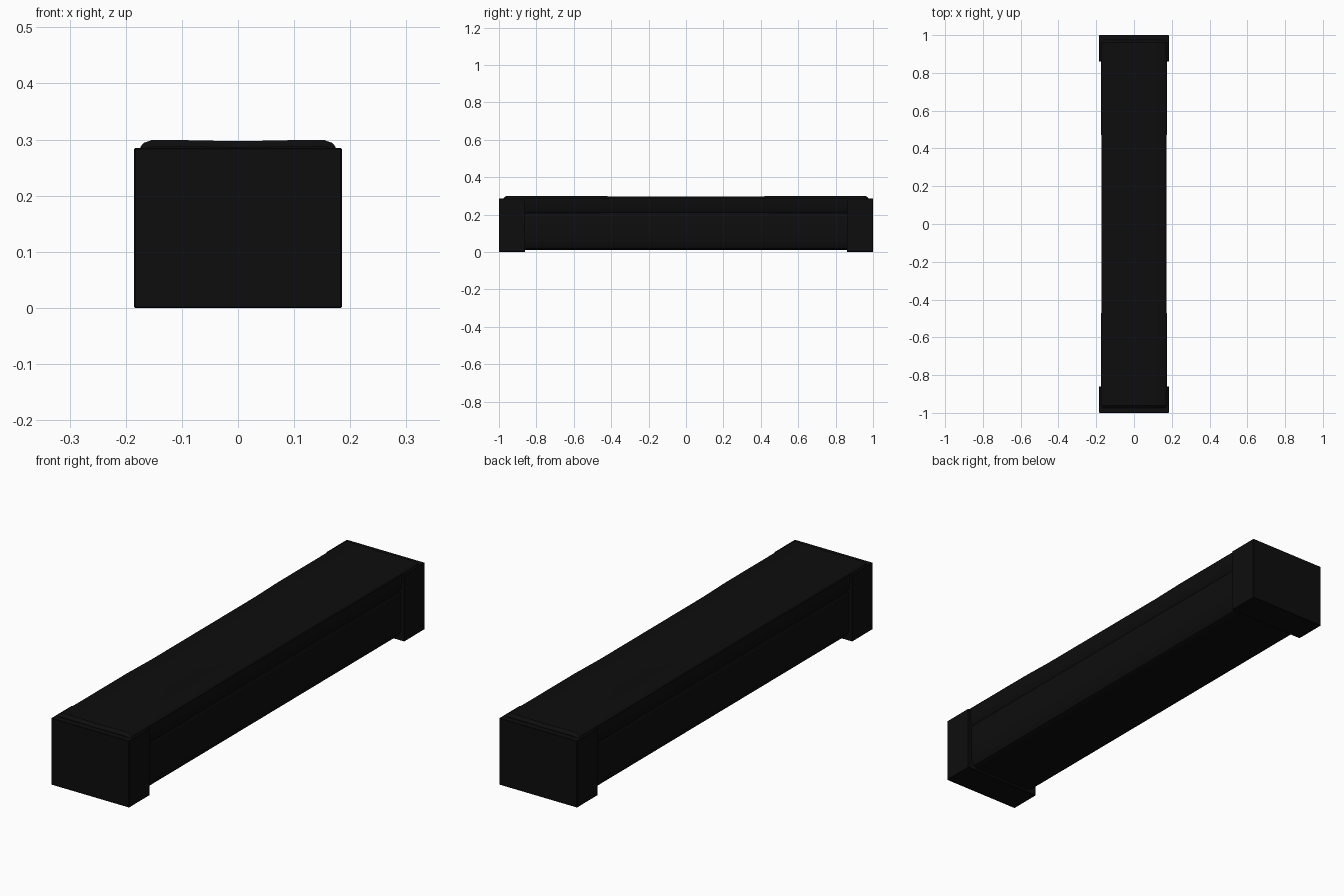
import bpy, bmesh

if "Cube" in bpy.data.objects:
    bpy.data.objects.remove(bpy.data.objects["Cube"], do_unlink=True)

black = bpy.data.materials.new("soft_black")
black.use_nodes = True
COLOUR = (0.004, 0.004, 0.004, 1)
black.diffuse_color = COLOUR
black.node_tree.nodes["Principled BSDF"].inputs["Base Color"].default_value = COLOUR


def finish(name, bm):
    bmesh.ops.recalc_face_normals(bm, faces=bm.faces)
    mesh = bpy.data.meshes.new(name)
    bm.to_mesh(mesh)
    bm.free()
    mesh.materials.append(black)
    obj = bpy.data.objects.new(name, mesh)
    bpy.context.collection.objects.link(obj)
    bpy.ops.object.select_all(action="DESELECT")
    obj.select_set(True)
    bpy.context.view_layer.objects.active = obj
    bpy.ops.object.shade_smooth_by_angle(angle=0.6)
    return obj


def loft(name, half, stations):
    """Skin a mirrored half profile; each station is y, width scale, top drop."""
    outline = half + [(-x, z) for x, z in reversed(half) if x > 0]
    top = max(z for x, z in half)
    bm = bmesh.new()
    rings = []
    for y, scale, drop in stations:
        rings.append([bm.verts.new((x * scale, y, z - drop * (z > top - 0.01)))
                      for x, z in outline])
    n = len(outline)
    for a, b in zip(rings, rings[1:]):
        for i in range(n):
            j = (i + 1) % n
            bm.faces.new((a[i], a[j], b[j], b[i]))
    bm.faces.new(rings[0])
    bm.faces.new(rings[-1])
    return finish(name, bm)


def mirrored(half_stations):
    return [(-y, s, d) for y, s, d in half_stations] + \
           [(y, s, d) for y, s, d in reversed(half_stations)]


# Lower beam with softened bottom edges
loft("lower_beam",
     [(0, 0.01), (0.135, 0.01), (0.155, 0.018), (0.165, 0.035),
      (0.168, 0.06), (0.168, 0.195), (0.162, 0.21), (0, 0.21)],
     [(-0.97, 1, 0), (0.97, 1, 0)])

# Upper pad with chamfered rim, slightly slimmer and lower in the middle
loft("upper_pad",
     [(0, 0.208), (0.162, 0.208), (0.17, 0.22), (0.174, 0.27),
      (0.174, 0.287), (0.168, 0.294), (0.154, 0.299), (0.1, 0.299), (0, 0.297)],
     mirrored([(0.975, 1, 0.011), (0.962, 1, 0), (0.51, 1, 0),
               (0.35, 0.985, 0.002)]))

# Square end caps that also act as feet
for name, side in (("front_end_cap", -1), ("back_end_cap", 1)):
    bm = bmesh.new()
    bmesh.ops.create_cube(bm, size=1)
    for v in bm.verts:
        v.co = (v.co.x * 0.37, side * 0.93 + v.co.y * 0.14, (v.co.z + 0.5) * 0.285)
    bmesh.ops.bevel(bm, geom=bm.edges[:], offset=0.002, segments=1, affect="EDGES")
    finish(name, bm)
